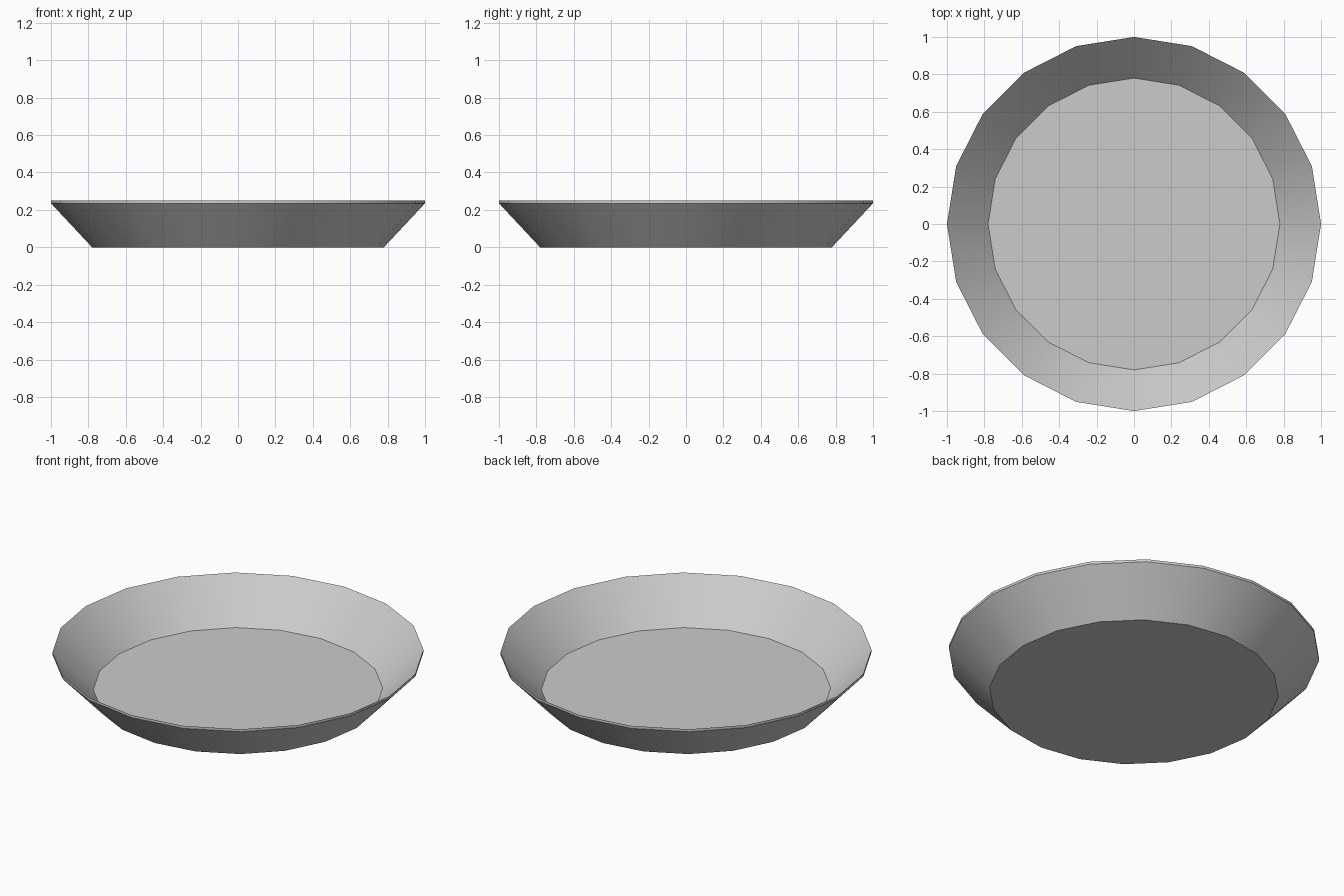
import bpy, bmesh, math

if "Cube" in bpy.data.objects:
    bpy.data.objects.remove(bpy.data.objects["Cube"])

SIDES = 20
# dish cross-section (radius, height): outer base, lip, rim, inner floor
PROFILE = [(0.78, 0.0), (1.0, 0.235), (1.0, 0.25), (0.78, 0.025)]

bm = bmesh.new()
rings = []
for r, z in PROFILE:
    rings.append([bm.verts.new((r * math.cos(2 * math.pi * i / SIDES),
                                r * math.sin(2 * math.pi * i / SIDES), z))
                  for i in range(SIDES)])

# sloped walls and thin lip
for a, b in zip(rings, rings[1:]):
    for i in range(SIDES):
        j = (i + 1) % SIDES
        bm.faces.new((a[i], a[j], b[j], b[i]))

# underside and inner floor
bm.faces.new(rings[0][::-1])
bm.faces.new(rings[-1])

mesh = bpy.data.meshes.new("dish")
bm.to_mesh(mesh)
bm.free()
dish = bpy.data.objects.new("dish", mesh)
bpy.context.collection.objects.link(dish)

# smooth around the wall, crisp at rim and base
bpy.context.view_layer.objects.active = dish
dish.select_set(True)
bpy.ops.object.shade_smooth_by_angle(angle=math.radians(30))
